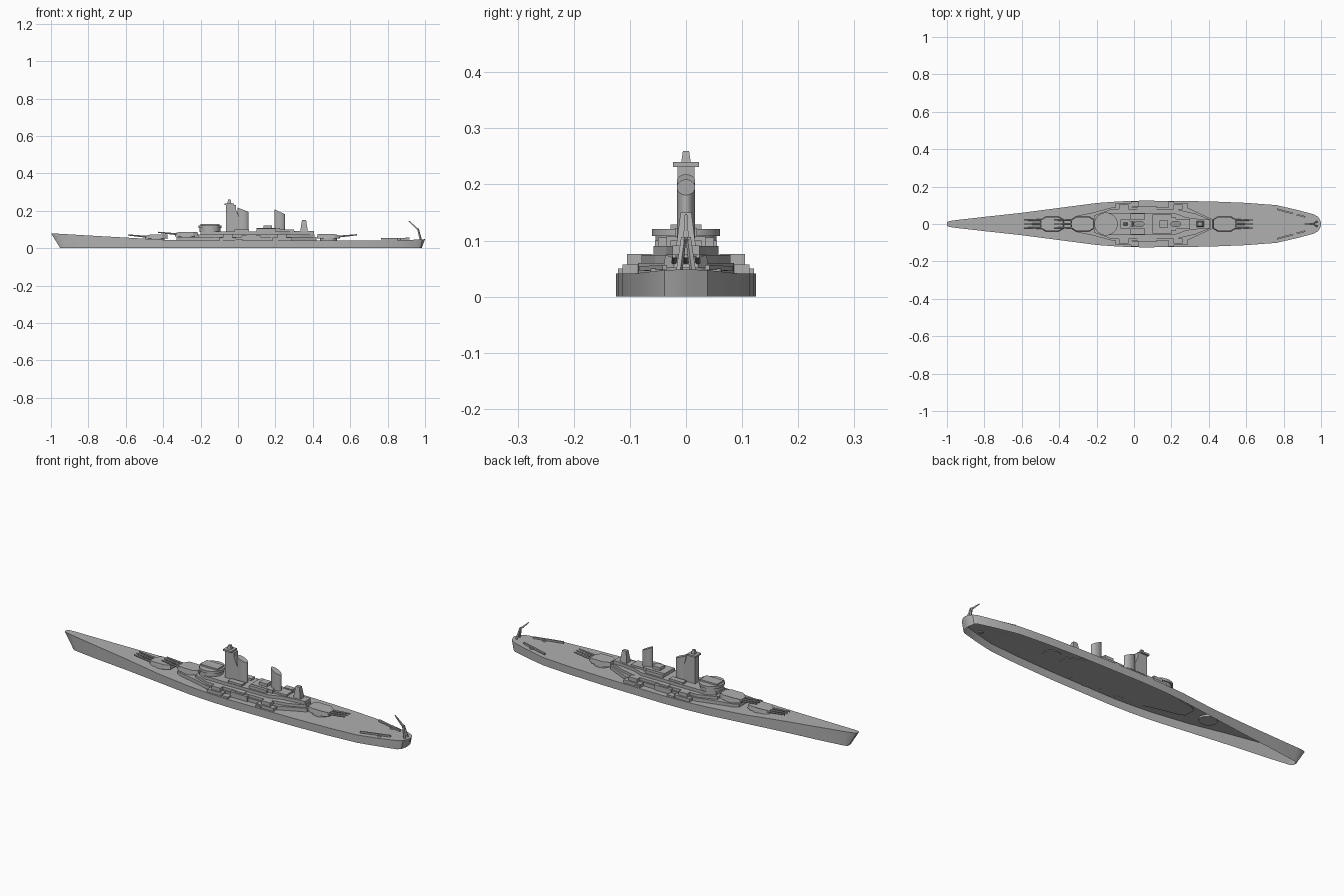
import bpy, bmesh, math
from mathutils import Vector

if "Cube" in bpy.data.objects:
    bpy.data.objects.remove(bpy.data.objects["Cube"])

GREY = bpy.data.materials.new("warship_grey")
GREY.diffuse_color = (0.43, 0.43, 0.43, 1)
GREY.use_nodes = True
GREY.node_tree.nodes["Principled BSDF"].inputs["Base Color"].default_value = GREY.diffuse_color


def make(name, verts, faces, smooth=False):
    me = bpy.data.meshes.new(name)
    me.from_pydata(verts, [], faces)
    me.materials.append(GREY)
    ob = bpy.data.objects.new(name, me)
    bpy.context.collection.objects.link(ob)
    if smooth:
        me.shade_smooth()
        me.set_sharp_from_angle(angle=math.radians(35))
    return ob


def loft(name, bottom, top, smooth=False):
    """Closed solid between two counter-clockwise rings of 3D points."""
    n = len(bottom)
    faces = [(i, (i + 1) % n, n + (i + 1) % n, n + i) for i in range(n)]
    faces += [tuple(reversed(range(n))), tuple(range(n, 2 * n))]
    return make(name, list(bottom) + list(top), faces, smooth)


def slab(name, half, z0, z1):
    """Prism from a half outline (x rising, y positive), mirrored over y."""
    ring = [(x, -y) for x, y in half] + [(x, y) for x, y in reversed(half)]
    return loft(name, [(x, y, z0) for x, y in ring], [(x, y, z1) for x, y in ring])


def box(name, x0, x1, y0, y1, z0, z1):
    ring = [(x0, y0), (x1, y0), (x1, y1), (x0, y1)]
    return loft(name, [(*p, z0) for p in ring], [(*p, z1) for p in ring])


def pair(name, x0, x1, y0, y1, z0, z1):
    box(name + "_left", x0, x1, y0, y1, z0, z1)
    box(name + "_right", x0, x1, -y1, -y0, z0, z1)


def drum(name, x, y, rx, ry, z0, z1, n=20, s=1.0, rake=0.0):
    """Elliptic drum; s tapers the top, rake slopes it down aft."""
    ang = [2 * math.pi * (i + 0.5) / n for i in range(n)]
    low = [(x + rx * math.cos(a), y + ry * math.sin(a), z0) for a in ang]
    top = [(x + s * rx * math.cos(a), y + s * ry * math.sin(a),
            z1 - rake * math.cos(a)) for a in ang]
    return loft(name, low, top, n > 8)


def beam(name, p, q, w, h=None, n=4):
    """Bar from p to q with radius w at the start and h at the end."""
    p, q = Vector(p), Vector(q)
    rot = (q - p).to_track_quat('Z', 'Y')
    h = h or w
    ring = [Vector((math.cos(a), math.sin(a), 0))
            for a in [2 * math.pi * (i + 0.5) / n for i in range(n)]]
    return loft(name, [p + rot @ (v * w) for v in ring],
                [q + rot @ (v * h) for v in ring], n > 6)


# hull: deck and side walls, open underneath
stations = [(-1, .010, .08), (-.985, .016, .079), (-.95, .021, .077), (-.8, .038, .068),
            (-.6, .060, .057), (-.4, .086, .045), (-.2, .112, .042), (-.08, .121, .041),
            (.05, .125, .041), (.4, .121, .041), (.6, .113, .041), (.76, .101, .041),
            (.87, .076, .043), (.96, .052, .046), (.985, .038, .047), (.995, .02, .048),
            (1, .006, .048)]


def keel_x(x):
    return x + .5 * max(0, -.9 - x) - .6 * max(0, x - .97)


verts = []
for x, y, z in stations:
    kx = keel_x(x)
    verts += [(x, -y, z), (x, y, z), (kx, -y, 0), (kx, y, 0)]
faces = []
for i in range(len(stations) - 1):
    a, b = 4 * i, 4 * i + 4
    faces += [(a, b, b + 1, a + 1), (a + 2, b + 2, b, a), (a + 1, b + 1, b + 3, a + 3)]
e = 4 * (len(stations) - 1)
faces += [(0, 1, 3, 2), (e + 1, e, e + 2, e + 3)]
make("hull", verts, faces, True)


# triple-gun turrets; d is the firing direction along x
def turret(name, x, z0, z1, d, base):
    drum(name + "_barbette", x, 0, .045, .04, base, z0 + .003)
    half = [(.062, .022), (.035, .040), (-.035, .040), (-.062, .024)]
    half = [(d * px, py) for px, py in half]
    half.sort()
    ring = [(px, -py) for px, py in half] + [(px, py) for px, py in reversed(half)]
    low = [(x + px, py, z0) for px, py in ring]
    top = [(x + px * .95, py * .92, z1 - (.007 if d * px > .05 else 0)) for px, py in ring]
    loft(name + "_house", low, top)
    zm = (z0 + z1) / 2
    for k in (-1, 0, 1):
        y = k * .021
        beam(name + "_barrel_%d" % (k + 2), (x + d * .05, y, zm - .001),
             (x + d * .152, y, zm + .009), .0055, .0035, 8)


turret("forward_turret", -.437, .051, .073, -1, .036)
turret("raised_turret", -.275, .064, .088, -1, .038)
turret("aft_turret", .484, .051, .075, 1, .038)

# stepped deckhouse
slab("lower_deckhouse", [(-.33, .030), (-.30, .045), (-.225, .06), (-.12, .088), (.10, .09), (.29, .085),
                         (.42, .025)], .038, .060)
slab("middle_deckhouse", [(-.215, .045), (-.12, .08), (.22, .08), (.33, .055),
                          (.41, .022)], .058, .074)
slab("upper_deckhouse", [(-.20, .035), (-.15, .058), (.22, .058), (.28, .035),
                         (.405, .02)], .072, .090)

# conning bridge in front of the tower
drum("bridge_drum", -.15, 0, .056, .055, .088, .108)
drum("bridge_roof", -.15, 0, .063, .061, .108, .121)
box("bridge_rangefinder", -.20, -.10, -.028, .028, .120, .129)

# side gun mounts, mirrored
for i, (x, w, y) in enumerate([(-.055, .045, .113), (.07, .05, .095), (.235, .05, .113)]):
    pair("side_mount_%d" % i, x - w, x + w, .065, y, .038, .057 if y > .1 else .068)
    pair("side_gunhouse_%d" % i, x - .025, x + .025, y - .035, y - .008, .055, .076)
pair("outer_sponson", -.015, .025, .09, .121, .038, .050)
pair("aft_sponson", .185, .215, .09, .121, .038, .050)
pair("boat_deck_block", .10, .20, .025, .05, .088, .105)
pair("boat_deck_forward", -.02, .06, .025, .055, .088, .100)

# midship blocks
box("midship_house", .10, .225, -.035, .035, .088, .107)
box("midship_director", .137, .182, -.02, .02, .106, .122)
box("aft_house", .225, .30, -.028, .028, .088, .100)
box("aft_mast_base", .30, .405, -.024, .024, .072, .091)

# main tower with its masthead platform
box("tower", -.064, -.012, -.0155, .0155, .088, .232)
loft("tower_rear_brace", [(-.014, -.0145, .088), (.006, -.0145, .088), (.006, .0145, .088), (-.014, .0145, .088)],
     [(-.014, -.0145, .215), (.006, -.0145, .165), (.006, .0145, .165), (-.014, .0145, .215)])
box("tower_platform", -.071, -.022, -.0235, .0235, .231, .240)
drum("masthead", -.046, 0, .015, .012, .239, .260, 4, .65)

# two funnels with raked tops
drum("forward_funnel", .027, 0, .030, .0165, .088, .206, 24, 1, .012)
drum("aft_funnel", .223, 0, .029, .0165, .088, .195, 24, 1, .014)

# tapered aft mast
drum("aft_mast", .353, 0, .029, .025, .088, .150, 4, .55)

# stern catapults
for s in (-1, 1):
    beam("catapult_%d" % (s + 1), (.765, s * .079, .050), (.915, s * .038, .052), .006)
    drum("catapult_base_%d" % (s + 1), .86, s * .053, .011, .011, .038, .050, 12)

# stern crane: splayed legs and a bent jib
for s in (-1, 1):
    beam("crane_leg_%d" % (s + 1), (.977, s * .012, .045), (.962, s * .004, .105), .006, .005)
beam("crane_jib", (.964, 0, .098), (.913, 0, .146), .007, .003)
